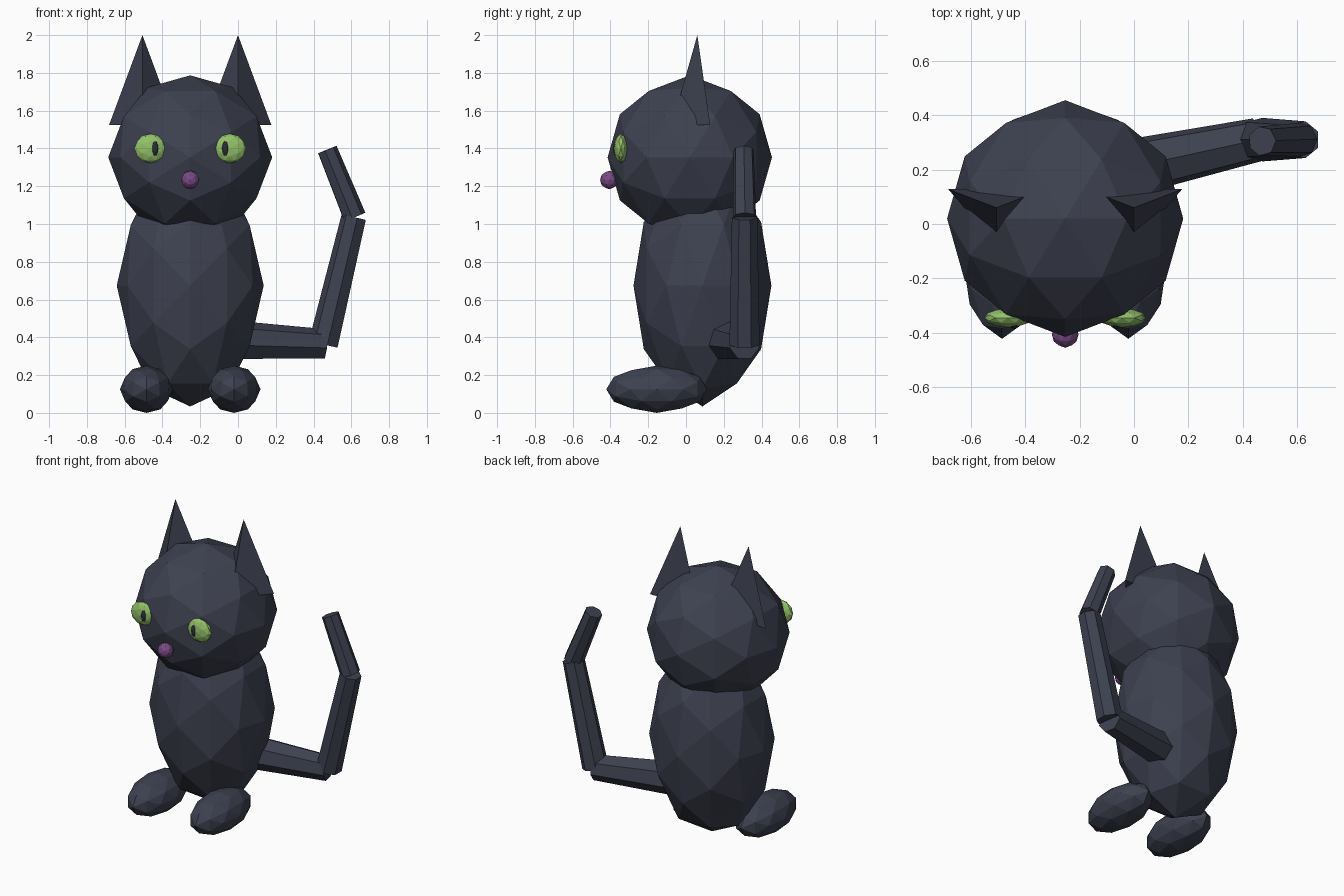
import bpy, bmesh, math
from mathutils import Vector, Matrix

if "Cube" in bpy.data.objects:
    bpy.data.objects.remove(bpy.data.objects["Cube"])

CX = -0.253  # mirror line of the animal; the tail fills the other side


def material(name, rgb):
    m = bpy.data.materials.new(name)
    m.diffuse_color = (*rgb, 1)
    m.use_nodes = True
    m.node_tree.nodes["Principled BSDF"].inputs["Base Color"].default_value = m.diffuse_color
    return m


FUR = material("dark_fur", (0.047, 0.053, 0.08))
GREEN = material("eye_green", (0.29, 0.53, 0.14))
BLACK = material("pupil_dark", (0.025, 0.028, 0.04))
PURPLE = material("nose_purple", (0.19, 0.07, 0.23))


def finish(name, bm, mat):
    bmesh.ops.recalc_face_normals(bm, faces=bm.faces)
    me = bpy.data.meshes.new(name)
    bm.to_mesh(me)
    bm.free()
    me.materials.append(mat)
    ob = bpy.data.objects.new(name, me)
    bpy.context.collection.objects.link(ob)
    return ob


def ball(name, center, radii, mat):
    """80-face icosphere turned so an edge midpoint lies on every axis."""
    bm = bmesh.new()
    bmesh.ops.create_icosphere(bm, subdivisions=2, radius=1)
    ring = next(v.co for v in bm.verts
                if abs(v.co.y) < 1e-3 and abs(v.co.z - 0.447) < 0.01)
    tilt = math.atan2(ring.x, ring.z) / 2
    mtx = (Matrix.Translation(center) @ Matrix.Diagonal((*radii, 1))
           @ Matrix.Rotation(-tilt, 4, 'Y'))
    bmesh.ops.transform(bm, matrix=mtx, verts=bm.verts)
    return finish(name, bm, mat)


def ear(name, x):
    """Three-sided cone with one corner facing forward."""
    bm = bmesh.new()
    tip = bm.verts.new((x, 0.06, 2.0))
    base = [bm.verts.new((x + dx, 0.06 + dy, 1.523))
            for dx, dy in ((0, -0.135), (0.177, 0.068), (-0.177, 0.068))]
    bm.faces.new(base)
    for i in range(3):
        bm.faces.new((base[i], base[(i + 1) % 3], tip))
    return finish(name, bm, FUR)


def tail_segment(name, a, b, r1, r2):
    """Tapered seven-sided tube from a to b."""
    a, b = Vector(a), Vector(b)
    d = b - a
    bm = bmesh.new()
    bmesh.ops.create_cone(bm, cap_ends=True, segments=7, radius1=r1,
                          radius2=r2, depth=d.length)
    mtx = (Matrix.Translation((a + b) / 2)
           @ d.to_track_quat('Z', 'Y').to_matrix().to_4x4())
    bmesh.ops.transform(bm, matrix=mtx, verts=bm.verts)
    return finish(name, bm, FUR)


# Body, head and nose
ball("body", (CX, 0.087, 0.674), (0.389, 0.365, 0.64), FUR)
ball("head", (CX, 0.02, 1.353), (0.434, 0.435, 0.434), FUR)
ball("nose", (CX, -0.406, 1.233), (0.049, 0.049, 0.049), PURPLE)

# Paired parts
for side, s in (("left", -1), ("right", 1)):
    ball(side + "_paw", (CX + s * 0.232, -0.155, 0.125),
         (0.14, 0.267, 0.125), FUR)
    ball(side + "_eye", (CX + s * 0.21, -0.345, 1.4),
         (0.087, 0.036, 0.078), GREEN)
    ball(side + "_pupil", (CX + s * 0.186, -0.368, 1.4),
         (0.019, 0.018, 0.042), BLACK)
    ear(side + "_ear", CX + s * 0.253)

# Tail: base, middle and tip segments along a bent path
path = [((-0.05, 0.2, 0.383), 0.108), ((0.455, 0.31, 0.362), 0.082),
        ((0.616, 0.31, 1.036), 0.069), ((0.471, 0.305, 1.393), 0.055)]
for i, part in enumerate(("base", "middle", "tip")):
    (a, r1), (b, r2) = path[i], path[i + 1]
    if part == "tip":
        r1 = 0.063
    tail_segment("tail_" + part, a, b, r1, r2)
